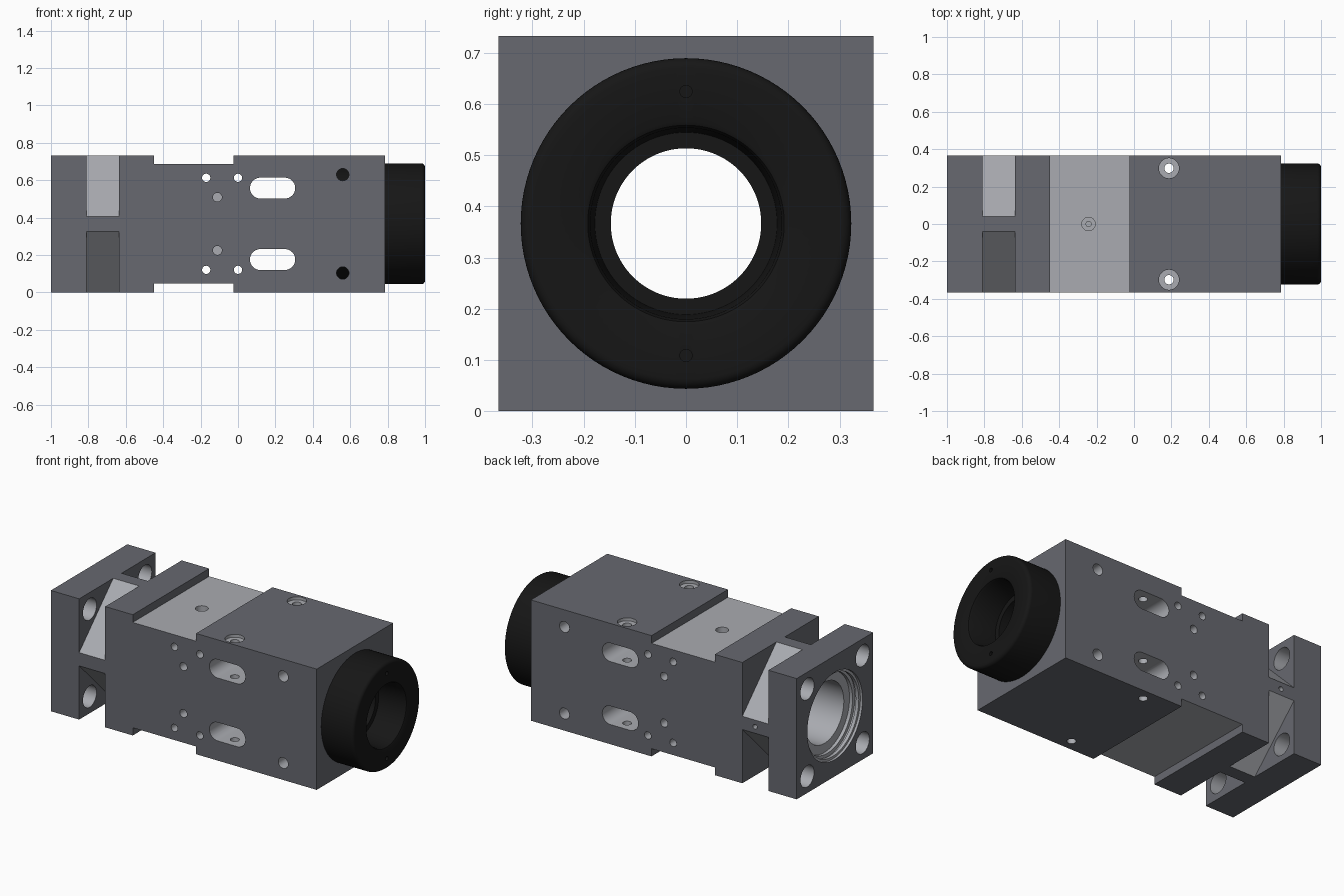
import bpy, bmesh, math
from mathutils import Matrix, Vector

if "Cube" in bpy.data.objects:
    bpy.data.objects.remove(bpy.data.objects["Cube"])

H = 0.3665          # half the square section, also height of the axis


def material(name, c):
    m = bpy.data.materials.new(name)
    m.diffuse_color = (*c, 1)
    m.use_nodes = True
    m.node_tree.nodes["Principled BSDF"].inputs["Base Color"].default_value = m.diffuse_color
    return m


DARK = material("dark_grey", (0.135, 0.14, 0.16))
LIGHT = material("machined_metal", (0.40, 0.41, 0.44))
BLACK = material("black", (0.008, 0.008, 0.008))


def finish(bm, name, mats):
    bmesh.ops.recalc_face_normals(bm, faces=bm.faces)
    me = bpy.data.meshes.new(name)
    bm.to_mesh(me)
    bm.free()
    for m in mats:
        me.materials.append(m)
    ob = bpy.data.objects.new(name, me)
    bpy.context.collection.objects.link(ob)
    return ob


def prism(name, pts, axis, start, depth, mats=(LIGHT, DARK)):
    """Extrude a 2D outline along an axis; faces across x take the second material."""
    place = {'X': lambda a, b, t: (t, a, b), 'Y': lambda a, b, t: (a, t, b),
             'Z': lambda a, b, t: (a, b, t)}[axis]
    bm = bmesh.new()
    f = bm.faces.new([bm.verts.new(place(a, b, start)) for a, b in pts])
    ext = bmesh.ops.extrude_face_region(bm, geom=[f])['geom']
    bmesh.ops.translate(bm, verts=[v for v in ext if isinstance(v, bmesh.types.BMVert)],
                        vec=place(0, 0, depth))
    bm.normal_update()
    if len(pts) < 8 and len(mats) > 1:
        for f in bm.faces:
            f.material_index = int(abs(f.normal.x) > 0.9)
    return finish(bm, name, mats)


def rect(a0, a1, b0, b1):
    return [(a0, b0), (a1, b0), (a1, b1), (a0, b1)]


def stadium(a, b, r, half=0.0, n=32):
    """Circle, or a rounded slot when half > 0."""
    out = []
    for side in (1, -1):
        for i in range(n // 2 + (1 if half else 0)):
            t = -math.pi / 2 + math.pi * i / (n // 2) + (0 if side > 0 else math.pi)
            out.append((a + side * half + r * math.cos(t), b + r * math.sin(t)))
    return out


def revolve(name, profile, closed, mats, steps=96):
    """Spin an (x, radius) profile around the long axis."""
    bm = bmesh.new()
    vs = [bm.verts.new((x, 0, H + r)) for x, r in profile]
    for a, b in zip(vs, vs[1:] + vs[:1] if closed else vs[1:]):
        bm.edges.new((a, b))
    bmesh.ops.spin(bm, geom=bm.verts[:] + bm.edges[:], cent=(0, 0, H), axis=(1, 0, 0),
                   angle=math.tau, steps=steps)
    bmesh.ops.remove_doubles(bm, verts=bm.verts, dist=1e-5)
    return finish(bm, name, mats)


def cut(target, cutter):
    m = target.modifiers.new("cut", 'BOOLEAN')
    m.operation, m.solver, m.object = 'DIFFERENCE', 'EXACT', cutter
    m.material_mode = 'TRANSFER'
    bpy.context.view_layer.objects.active = target
    bpy.ops.object.modifier_apply(modifier=m.name)
    bpy.data.objects.remove(cutter)


def smooth(ob):
    bpy.ops.object.select_all(action='DESELECT')
    ob.select_set(True)
    bpy.context.view_layer.objects.active = ob
    bpy.ops.object.shade_smooth_by_angle(angle=math.radians(30))


# Square housing
body = prism("housing", rect(-H, H, 0, 2 * H), 'X', -1, 1.785, (DARK,))

# Shallow recesses across top and bottom
cut(body, prism("c", rect(-0.45, -0.025, 0.686, 0.9), 'Y', -0.5, 1))
cut(body, prism("c", rect(-0.45, -0.025, -0.2, 0.047), 'Y', -0.5, 1))

for sy in (1, -1):
    for sz in (1, -1):
        # Diagonal corner notches behind the flange
        e, k = H + 0.1, 0.04
        tri = [(sy * e, H + sz * e), (sy * (k - 0.1), H + sz * e), (sy * e, H + sz * (k - 0.1))]
        cut(body, prism("c", tri, 'X', -0.81, 0.175))
        # Flange bolt holes
        cut(body, prism("c", stadium(sy * 0.265, H + sz * 0.265, 0.065), 'X', -1.1, 0.35))

# Stepped main bore with ring groove
cut(body, revolve("c", [(-1.1, 0), (-1.1, 0.265), (-0.985, 0.265), (-0.985, 0.25),
                        (-0.965, 0.25), (-0.965, 0.262), (-0.95, 0.262), (-0.95, 0.24),
                        (-0.93, 0.24), (-0.93, 0.185), (0.34, 0.185), (0.34, 0.302),
                        (0.9, 0.302), (0.9, 0)], False, (LIGHT,)))

for s in (1, -1):
    # Side slots and through holes
    cut(body, prism("c", stadium(0.185, H + s * 0.191, 0.056, 0.065), 'Y', -0.5, 1))
    for x, dz, r in ((-0.17, 0.246, 0.022), (0.0, 0.246, 0.022), (0.56, 0.263, 0.033)):
        cut(body, prism("c", stadium(x, H + s * dz, r), 'Y', -0.5, 1))
    # Blind side holes
    for side in (1, -1):
        cut(body, prism("c", stadium(-0.11, H + s * 0.142, 0.024), 'Y', side * 0.5, -side * 0.24))
    # Counterbored vertical screw holes
    cut(body, prism("c", stadium(0.187, s * 0.298, 0.025), 'Z', -0.1, 1))
    cut(body, prism("c", stadium(0.187, s * 0.298, 0.054), 'Z', 0.715, 0.2))

# Small port in the top recess and pin hole in the notch rib
cut(body, prism("c", stadium(-0.243, 0, 0.036), 'Z', 0.64, 0.2))
cut(body, prism("c", stadium(-0.243, 0, 0.014), 'Z', 0.5, 0.3))
cut(body, prism("c", stadium(-0.72, H, 0.014), 'Y', 0.3, 0.2))
smooth(body)

# Black collar: plug inside the housing plus rounded outer ring
prof = [(0.345, 0.147), (0.345, 0.299), (0.7845, 0.299), (0.7845, 0.323)]
prof += [(0.98 + 0.02 * math.sin(t), 0.303 + 0.02 * math.cos(t))
         for t in (i * math.pi / 12 for i in range(7))]
prof += [(1.0, 0.2), (0.996, 0.192), (0.985, 0.187), (0.82, 0.178), (0.82, 0.147)]
collar = revolve("collar", prof, True, (BLACK,))
for s in (1, -1):
    cut(collar, prism("c", stadium(0, H + s * 0.258, 0.012, n=24), 'X', 0.95, 0.1, (BLACK,)))
smooth(collar)
